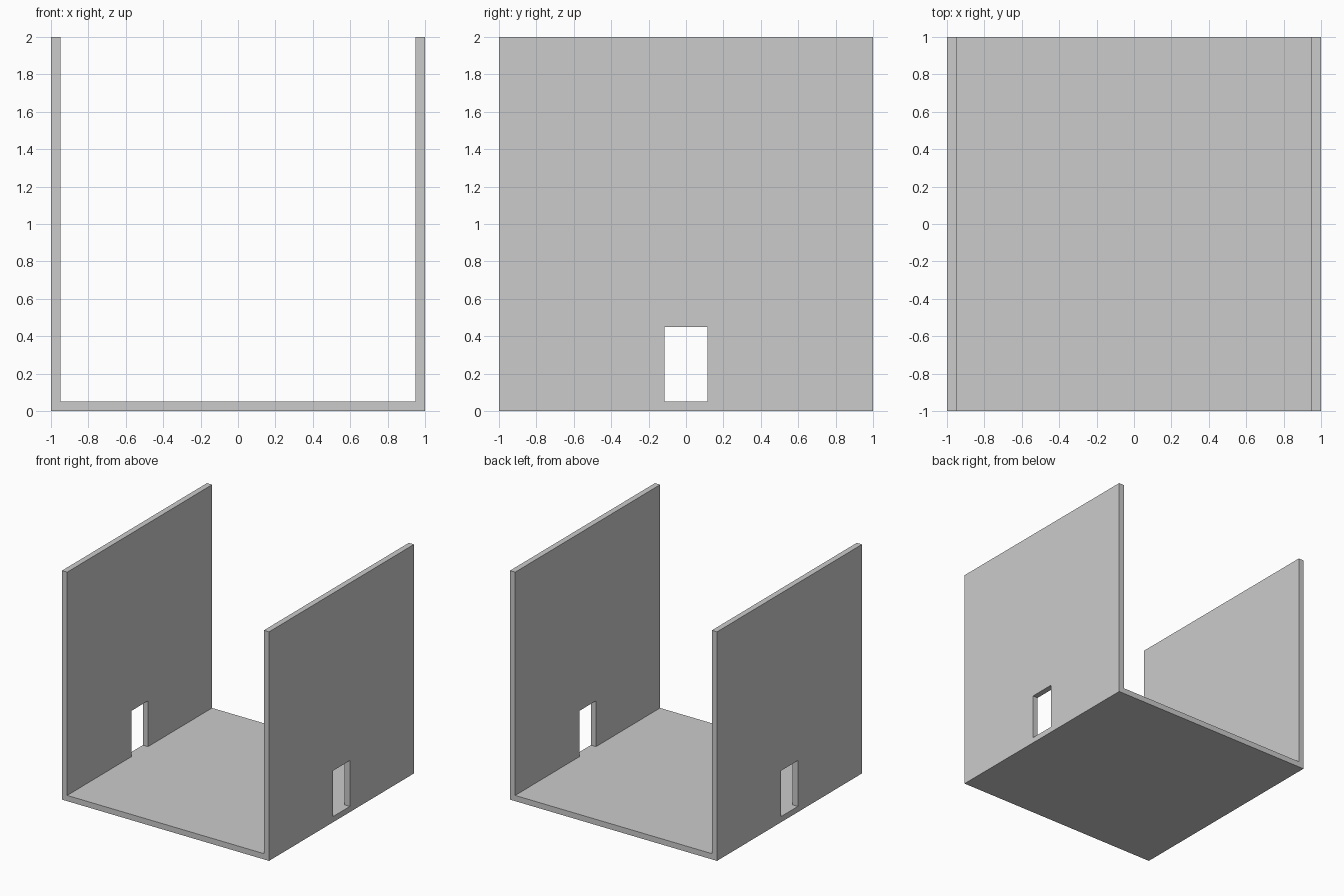
import bpy, bmesh

if "Cube" in bpy.data.objects:
    bpy.data.objects.remove(bpy.data.objects["Cube"])

T = 0.05            # wall and floor thickness
DOOR_W, DOOR_TOP = 0.23, 0.45


def extrude_profile(name, points, y0, y1):
    """Extrude an x-z outline along y into a closed solid."""
    bm = bmesh.new()
    face = bm.faces.new([bm.verts.new((x, y0, z)) for x, z in points])
    ext = bmesh.ops.extrude_face_region(bm, geom=[face])
    verts = [v for v in ext["geom"] if isinstance(v, bmesh.types.BMVert)]
    bmesh.ops.translate(bm, verts=verts, vec=(0, y1 - y0, 0))
    bmesh.ops.recalc_face_normals(bm, faces=bm.faces)
    mesh = bpy.data.meshes.new(name)
    bm.to_mesh(mesh)
    bm.free()
    obj = bpy.data.objects.new(name, mesh)
    bpy.context.collection.objects.link(obj)
    return obj


# floor with two side walls, one U-shaped section
half = [(1 - T, T), (1 - T, 2), (1, 2), (1, 0)]
outline = half + [(-x, z) for x, z in reversed(half)]
room = extrude_profile("floor_and_walls", outline, -1, 1)

# matching doorway through each wall, level with the floor
for side, label in ((-1, "left"), (1, "right")):
    a, b = side * 0.9, side * 1.1
    door = [(a, T), (b, T), (b, DOOR_TOP), (a, DOOR_TOP)]
    cutter = extrude_profile(label + "_doorway_cutter", door, -DOOR_W / 2, DOOR_W / 2)
    cut = room.modifiers.new(label + "_doorway", 'BOOLEAN')
    cut.operation = 'DIFFERENCE'
    cut.solver = 'EXACT'
    cut.object = cutter
    bpy.context.view_layer.objects.active = room
    bpy.ops.object.modifier_apply(modifier=cut.name)
    bpy.data.objects.remove(cutter)
